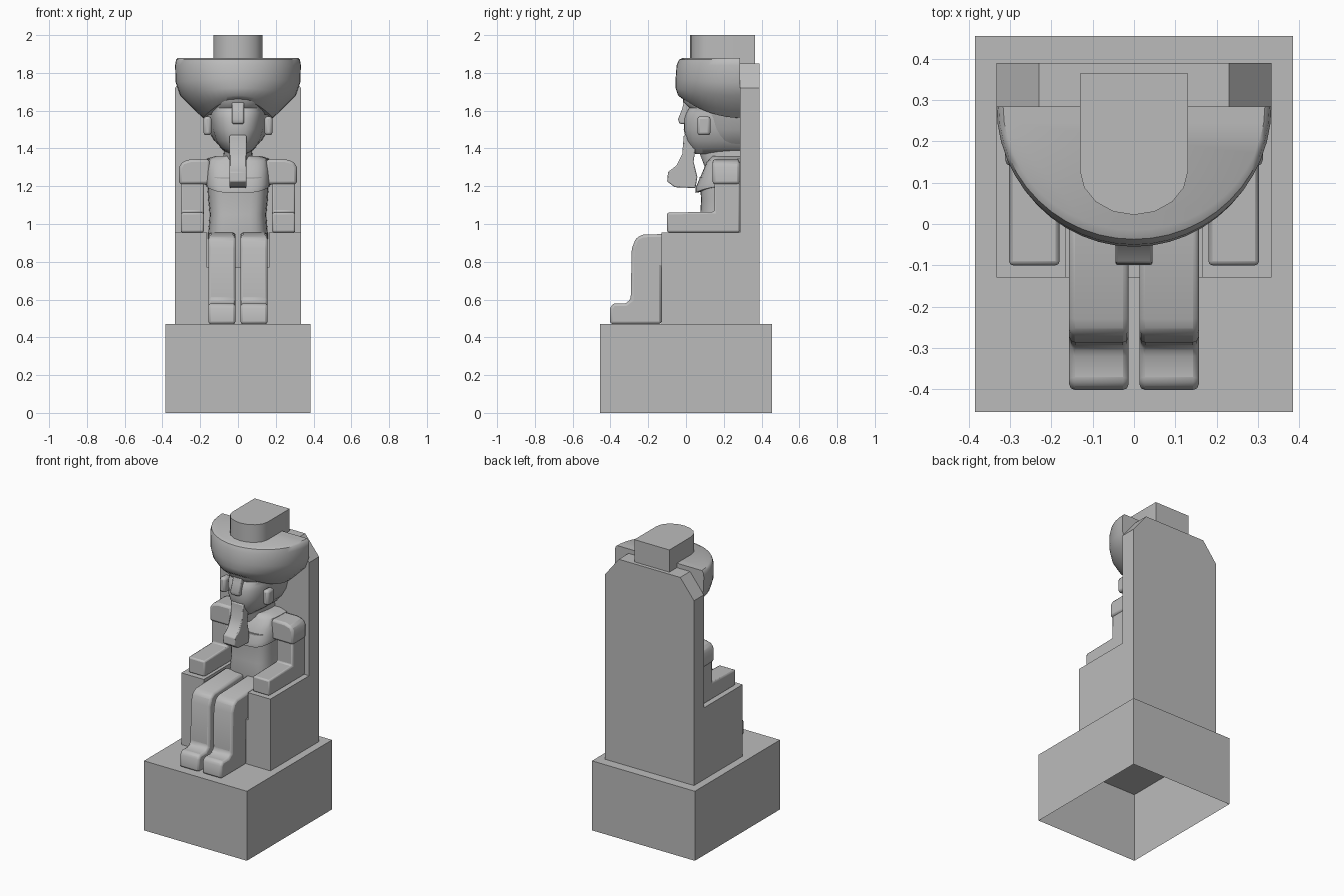
import bpy, bmesh, math

default = bpy.data.objects.get("Cube")
if default:
    bpy.data.objects.remove(default, do_unlink=True)

GREY = (0.5, 0.5, 0.5, 1)
stone = bpy.data.materials.new("grey stone")
stone.use_nodes = True
stone.diffuse_color = GREY
stone.node_tree.nodes["Principled BSDF"].inputs["Base Color"].default_value = GREY


def finish(name, bm, bevel=0, smooth=False, segments=2):
    bmesh.ops.recalc_face_normals(bm, faces=bm.faces)
    mesh = bpy.data.meshes.new(name)
    bm.to_mesh(mesh)
    bm.free()
    mesh.materials.append(stone)
    ob = bpy.data.objects.new(name, mesh)
    bpy.context.collection.objects.link(ob)
    if bevel:
        mod = ob.modifiers.new("soft edges", 'BEVEL')
        mod.width = bevel
        mod.segments = segments
        mod.limit_method = 'ANGLE'
        mod.angle_limit = math.radians(40)
    if smooth:
        bpy.ops.object.select_all(action='DESELECT')
        ob.select_set(True)
        bpy.context.view_layer.objects.active = ob
        bpy.ops.object.shade_smooth_by_angle(angle=math.radians(40))
    return ob


def prism(name, profile, axis, lo, hi, **kw):
    """Extrude a 2D outline along axis 0, 1 or 2."""
    bm = bmesh.new()

    def ring(level):
        out = []
        for p in profile:
            co = list(p)
            co.insert(axis, level)
            out.append(bm.verts.new(co))
        return out
    a, b = ring(lo), ring(hi)
    bm.faces.new(a)
    bm.faces.new(b[::-1])
    for i in range(len(a)):
        j = (i + 1) % len(a)
        bm.faces.new((a[i], a[j], b[j], b[i]))
    return finish(name, bm, **kw)


def box(name, x, y, z, **kw):
    return prism(name, [(x[0], y[0]), (x[1], y[0]), (x[1], y[1]), (x[0], y[1])],
                 2, z[0], z[1], **kw)


def loft(name, rings, power=1.0, back=0.285, steps=16):
    """Skin D-shaped rings: (side z, half width, front y, front z)."""
    bm = bmesh.new()
    loops = []
    for zs, w, front, zf in rings:
        loop = []
        for i in range(steps + 1):
            t = math.pi * (i / steps - 0.5)
            s, c = math.sin(t), max(math.cos(t), 0)
            x = math.copysign(abs(s) ** power, s) * w
            y = back - (back - front) * c ** power
            loop.append(bm.verts.new((x, y, zs + (zf - zs) * c * c)))
        loops.append(loop)
    for a, b in zip(loops, loops[1:]):
        for i in range(steps + 1):
            j = (i + 1) % (steps + 1)
            bm.faces.new((a[i], a[j], b[j], b[i]))
    bm.faces.new(loops[0])
    bm.faces.new(loops[-1])
    return finish(name, bm, smooth=True)


# Plinth, open underneath
bm = bmesh.new()
bmesh.ops.create_cube(bm, size=1)
for v in bm.verts:
    v.co = (v.co.x * 0.77, v.co.y * 0.91, (v.co.z + 0.5) * 0.47)
bm.faces.ensure_lookup_table()
under = [f for f in bm.faces if f.calc_center_median().z < 0.01]
bmesh.ops.delete(bm, geom=under, context='FACES_ONLY')
finish("plinth", bm)

# Throne: seat with a central recess, and a back with clipped corners
half = [(0.333, 0.47), (0.333, 0.955), (0.165, 0.955), (0.165, 0.77)]
prism("throne_seat", half + [(-x, z) for x, z in half[::-1]], 1, -0.13, 0.285)
half = [(0.333, 0.47), (0.333, 1.72), (0.23, 1.85)]
prism("throne_back", half + [(-x, z) for x, z in half[::-1]], 1, 0.285, 0.39)

# Limbs, one of each per side
LEG = [(-0.402, 0.47), (-0.402, 0.555), (-0.385, 0.58), (-0.32, 0.58), (-0.293, 0.6),
       (-0.287, 0.87), (-0.265, 0.925), (-0.23, 0.943), (0.1, 0.955), (0.1, 0.77),
       (-0.13, 0.77), (-0.13, 0.47)]
ARM = [(-0.1, 0.955), (-0.1, 1.06), (0.15, 1.065), (0.15, 1.22), (0.285, 1.22), (0.285, 0.955)]
SHOULDER = [(0.15, 1.21), (0.312, 1.21), (0.312, 1.3), (0.295, 1.33), (0.25, 1.343), (0.15, 1.343)]
for side, s in (("left", 1), ("right", -1)):
    prism(side + "_leg", LEG, 0, s * 0.013, s * 0.157, bevel=0.014, smooth=True)
    prism(side + "_arm", ARM, 0, s * 0.18, s * 0.303, bevel=0.01, smooth=True)
    prism(side + "_shoulder", [(s * x, z) for x, z in SHOULDER], 1, 0.14, 0.285,
          bevel=0.015, smooth=True)
    box(side + "_ear", (s * 0.14, s * 0.183), (0.06, 0.13), (1.47, 1.57),
        bevel=0.015, smooth=True)

# Torso, collar and neck
loft("torso", [(0.77, 0.155, 0.1, 0.77), (0.95, 0.158, 0.07, 0.95), (1.05, 0.15, 0.075, 1.05),
               (1.13, 0.158, 0.08, 1.13), (1.25, 0.165, 0.07, 1.25)], power=0.5)
loft("collar", [(1.2, 0.155, 0.08, 1.17), (1.2, 0.17, 0.05, 1.165), (1.23, 0.173, 0.05, 1.19),
                (1.3, 0.172, 0.085, 1.27), (1.345, 0.165, 0.11, 1.33),
                (1.36, 0.12, 0.14, 1.36)], power=0.55)
loft("neck", [(1.3, 0.085, 0.1, 1.3), (1.38, 0.075, 0.07, 1.38), (1.46, 0.08, 0.05, 1.46)])

# Head with sunken eye band, and the cloth behind the jaw
loft("head", [(1.37, 0.05, 0.05, 1.37), (1.4, 0.09, 0.025, 1.4), (1.44, 0.118, 0.0, 1.44),
              (1.5, 0.14, -0.012, 1.5), (1.56, 0.147, -0.01, 1.56), (1.59, 0.148, 0.0, 1.59),
              (1.615, 0.148, 0.015, 1.615), (1.64, 0.15, -0.015, 1.645),
              (1.68, 0.15, -0.02, 1.68)], power=0.75)
loft("headcloth", [(1.39, 0.07, 0.1, 1.39), (1.44, 0.125, 0.07, 1.44),
                   (1.5, 0.16, 0.06, 1.5), (1.58, 0.18, 0.05, 1.58)])
prism("nose", [(0.03, 1.53), (-0.035, 1.53), (-0.042, 1.555), (-0.02, 1.61), (-0.01, 1.65),
               (0.03, 1.65)], 0, -0.032, 0.032, bevel=0.008, smooth=True)
prism("beard", [(0.03, 1.47), (-0.012, 1.47), (-0.02, 1.37), (-0.05, 1.31), (-0.095, 1.275),
                (-0.1, 1.225), (-0.06, 1.195), (0.05, 1.19), (0.06, 1.25), (0.04, 1.33),
                (0.05, 1.4)], 0, -0.045, 0.045, bevel=0.006, smooth=True)

# Flared headdress and its flat-backed cap
loft("headdress", [(1.56, 0.15, 0.03, 1.66), (1.562, 0.185, -0.015, 1.66),
                   (1.6, 0.225, -0.042, 1.68), (1.68, 0.305, -0.055, 1.72),
                   (1.75, 0.33, -0.055, 1.77), (1.84, 0.333, -0.05, 1.84),
                   (1.87, 0.328, -0.037, 1.87), (1.88, 0.317, -0.015, 1.88)], steps=24)
arc = [(0.131 * math.cos(a), 0.13 - 0.108 * math.sin(a))
       for a in (math.pi * i / 8 for i in range(9))]
prism("cap", [(0.131, 0.365)] + arc + [(-0.131, 0.365)], 2, 1.84, 2.0, smooth=True)
